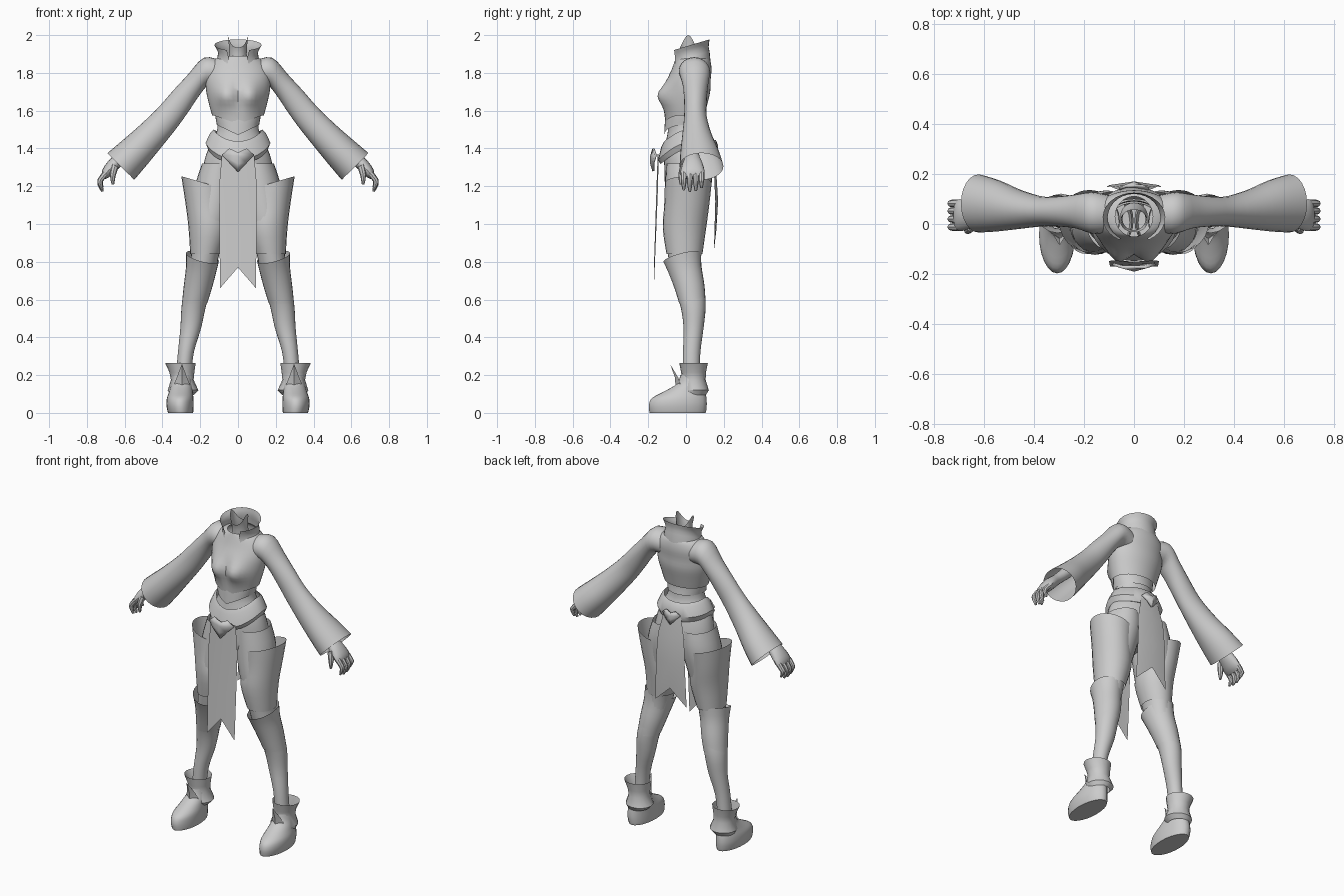
import bpy, math
from mathutils import Vector

mat = bpy.data.materials.new("plain_grey")
mat.diffuse_color = (0.6, 0.6, 0.6, 1)


def make(name, verts, faces, mirror=False, thick=0):
    me = bpy.data.meshes.new(name)
    me.from_pydata(verts, [], faces)
    me.materials.append(mat)
    ob = bpy.data.objects.new(name, me)
    bpy.context.collection.objects.link(ob)
    if thick:
        m = ob.modifiers.new("thickness", 'SOLIDIFY')
        m.thickness, m.offset = thick, 0
    if mirror:
        m = ob.modifiers.new("mirror", 'MIRROR')
        m.use_mirror_merge = False
    return ob


def curve(p0, p1, p2, p3, t):
    return 0.5 * (2 * p1 + (p2 - p0) * t + (2 * p0 - 5 * p1 + 4 * p2 - p3) * t * t
                  + (3 * p1 - p0 - 3 * p2 + p3) * t ** 3)


def loft(name, rings, sub=3, seg=24, mirror=False, caps=(False, False), warp=None, gap=0):
    """Skin ellipses (x, y, z, half width, half depth[, tilt]), listed top down; gap opens the front."""
    R = [Vector(list(r) + [0] * (6 - len(r))) for r in rings]
    path = []
    for i in range(len(R) - 1):
        a, d = R[max(i - 1, 0)], R[min(i + 2, len(R) - 1)]
        path += [curve(a, R[i], R[i + 1], d, k / sub) for k in range(sub)]
    path.append(R[-1])
    n = seg + 1 if gap else seg
    verts, faces = [], []
    for x, y, z, a, b, tilt in path:
        t = math.radians(tilt)
        for k in range(n):
            ang = -math.pi / 2 + gap + (2 * math.pi - 2 * gap) * k / seg
            u = a * math.cos(ang)
            p = (x + u * math.cos(t), y + b * math.sin(ang), z + u * math.sin(t))
            verts.append(warp(*p) if warp else p)
    for i in range(len(path) - 1):
        for k in range(seg):
            q = (k + 1) % n
            faces.append((i * n + k, (i + 1) * n + k, (i + 1) * n + q, i * n + q))
    if caps[0]:
        faces.append(tuple(range(n)))
    if caps[1]:
        faces.append(tuple(reversed(range(len(verts) - n, len(verts)))))
    return make(name, verts, faces, mirror)


def panel(name, rows, cx=0, mirror=False, thick=0):
    """Folded strip from rows (half width, edge z, middle z, edge y, middle y)."""
    verts, faces = [], []
    for w, ze, zm, ye, ym in rows:
        verts += [(cx - w, ye, ze), (cx, ym, zm), (cx + w, ye, ze)]
    for i in range(len(rows) - 1):
        for k in (0, 1):
            a = i * 3 + k
            faces.append((a, a + 3, a + 4, a + 1))
    return make(name, verts, faces, mirror, thick)


# jacket with bust and pointed hem
def jacket_shape(x, y, z):
    if y < 0:
        bump = math.exp(-((abs(x) - 0.065) / 0.055) ** 2 - ((z - 1.68) / 0.06) ** 2)
        y -= 0.05 * bump * min(1, -y / 0.06)
        if z < 1.62:
            z -= 0.05 * (1.62 - z) / 0.05 * max(0, 1 - abs(x) / 0.13)
    return x, y, z


loft("jacket", [(0, .03, 1.89, .075, .08), (0, .035, 1.87, .125, .092), (0, .03, 1.82, .165, .105),
                (0, .015, 1.76, .172, .115), (0, .01, 1.70, .168, .118), (0, .0, 1.63, .152, .112),
                (0, -.005, 1.575, .137, .104)], seg=40, warp=jacket_shape)

# undershirt with V hem
loft("undershirt", [(0, -.005, 1.62, .125, .098), (0, -.01, 1.57, .12, .1), (0, -.01, 1.525, .112, .106)],
     seg=32, warp=lambda x, y, z: (x, y, z - (max(0, 1.57 - z) * 1.2 * (1 - abs(x) / .113) if y < 0 else 0)))

# waist and hips
loft("hips", [(0, -.005, 1.57, .108, .09), (0, -.005, 1.5, .11, .09), (0, 0, 1.44, .135, .105),
              (0, .005, 1.37, .168, .12), (0, .012, 1.28, .188, .126), (0, .012, 1.2, .185, .12),
              (0, .01, 1.13, .10, .08)], seg=32, caps=(False, True))

# low-slung belt
loft("belt", [(0, 0, 1.50, .128, .115), (0, 0, 1.485, .145, .13), (0, 0, 1.43, .172, .148),
              (0, 0, 1.395, .158, .135), (0, 0, 1.40, .14, .12)], sub=1, seg=28,
     warp=lambda x, y, z: (x, y, z - 0.09 * max(0, -y / .148) ** 1.5 - 0.02 * max(0, y / .148)))

# front and back belt hearts
for nm, y, s, z in (("front_buckle", -.172, 1, 1.28), ("back_buckle", .152, .7, 1.36)):
    o = .012 if y > 0 else -.012
    panel(nm, [(.045 * s, z + .12 * s, z + .098 * s, y, y), (.085 * s, z + .085 * s, z + .08 * s, y - o, y + o),
               (.045 * s, z + .045 * s, z + .04 * s, y, y + o), (.002, z, z, y, y)], thick=.012)

# hanging cloth strips with notched ends
panel("front_cloth", [(.085, 1.37, 1.37, -.145, -.15), (.1, 1.2, 1.2, -.148, -.156),
                      (.098, .95, .95, -.158, -.164), (.095, .66, .77, -.17, -.17)])
panel("back_cloth", [(.06, 1.41, 1.41, .135, .142), (.09, 1.28, 1.28, .148, .16),
                     (.1, 1.12, 1.12, .155, .17), (.108, .86, .96, .148, .16)])

# neck with raised side points
loft("neck", [(0, .012, 1.935, .055, .045), (0, .02, 1.90, .046, .045), (0, .03, 1.83, .055, .055)],
     sub=2, warp=lambda x, y, z: (x, y, z + (.065 * (abs(x) / .055) ** 3 if z > 1.92 else 0)))

# open stand-up collar, lower at the front
loft("collar", [(0, .025, 1.94, .125, .1), (0, .025, 1.90, .105, .095), (0, .03, 1.86, .115, .1)], sub=2,
     gap=.5, warp=lambda x, y, z: (x, y, z + (.03 * y / .1 if z > 1.87 else .2 * min(0, y))))

# bell sleeves
loft("sleeve", [(.10, .04, 1.80, .07, .075, 90), (.17, .045, 1.807, .074, .082, 82),
                (.23, .05, 1.742, .062, .068, 60), (.30, .05, 1.655, .067, .06, 48),
                (.37, .05, 1.567, .072, .06, 42), (.46, .058, 1.468, .081, .078, 43),
                (.55, .073, 1.375, .092, .103, 44), (.62, .082, 1.305, .1, .116, 45)], mirror=True)

# hands
loft("hand", [(.53, .04, 1.44, .035, .035, 45), (.60, .035, 1.37, .03, .034, 45),
              (.655, .035, 1.318, .034, .054, 45), (.695, .035, 1.272, .028, .064, 40),
              (.712, .035, 1.245, .012, .055, 35)], seg=16, mirror=True, caps=(True, True))
for i, (y, d) in enumerate(((-.012, .008), (.02, 0), (.052, .004), (.082, .02))):
    loft(f"finger_{i + 1}", [(.70, y, 1.268, .017, .016, 40), (.727, y, 1.235, .015, .015, 25),
                             (.73, y, 1.205 + d, .013, .013, 0), (.717, y, 1.172 + d, .006, .007, -20)],
         sub=2, seg=8, mirror=True, caps=(False, True))
loft("thumb", [(.65, -.01, 1.31, .02, .02, 30), (.663, -.025, 1.26, .016, .016, 10),
               (.662, -.026, 1.21, .007, .008, -5)], sub=2, seg=8, mirror=True, caps=(False, True))

# legs
loft("leg", [(.10, .012, 1.32, .09, .115), (.115, .012, 1.2, .112, .122), (.15, -.008, 1.0, .1, .11),
             (.172, -.008, .85, .075, .09), (.19, .0, .75, .072, .08), (.213, .02, .66, .071, .078),
             (.235, .038, .56, .064, .066), (.25, .04, .45, .055, .053), (.276, .03, .32, .042, .046),
             (.29, .027, .18, .04, .045)], mirror=True)

# flared thigh guards, rim higher on the outside
loft("thigh_guard", [(.178, .012, 1.215, .122, .124), (.17, .004, 1.1, .109, .119),
                     (.155, -.008, .98, .107, .115), (.172, -.008, .84, .081, .095)], mirror=True,
     warp=lambda x, y, z: (x, y, z + .035 * (x - .17) / .12 * max(0, (z - .98) / .235)))

# knee guards, open rim rising to the outside back
loft("knee_guard", [(.188, -.02, .83, .087, .1), (.195, -.006, .76, .08, .088),
                    (.212, .018, .665, .075, .08), (.23, .034, .58, .067, .07)], mirror=True,
     warp=lambda x, y, z: (x, y, z + (.25 * y + .25 * (x - .188)) * max(0, (z - .6) / .23)))

# shoes
loft("shoe", [(.297, .035, .2, .052, .065), (.298, .028, .155, .056, .075), (.302, -.005, .115, .062, .108),
              (.306, -.035, .08, .07, .143), (.307, -.043, .045, .072, .153), (.305, -.044, .012, .069, .151),
              (.304, -.044, 0, .066, .148)], mirror=True, caps=(False, True))

# double-flared ankle cuffs
loft("ankle_cuff", [(.305, .04, .265, .081, .076), (.297, .04, .215, .066, .066), (.295, .042, .175, .06, .062),
                    (.291, .043, .12, .081, .078), (.297, .04, .095, .062, .066)], sub=1, seg=16, mirror=True)

# pointed boot tongues
panel("boot_tongue", [(.002, .255, .255, -.082, -.082), (.028, .185, .185, -.04, -.058),
                      (.052, .125, .115, -.02, -.055)], cx=.297, mirror=True)

# smooth shading that keeps creases
bpy.ops.object.select_all(action='SELECT')
bpy.context.view_layer.objects.active = bpy.data.objects["jacket"]
bpy.ops.object.shade_smooth_by_angle(angle=math.radians(40))
